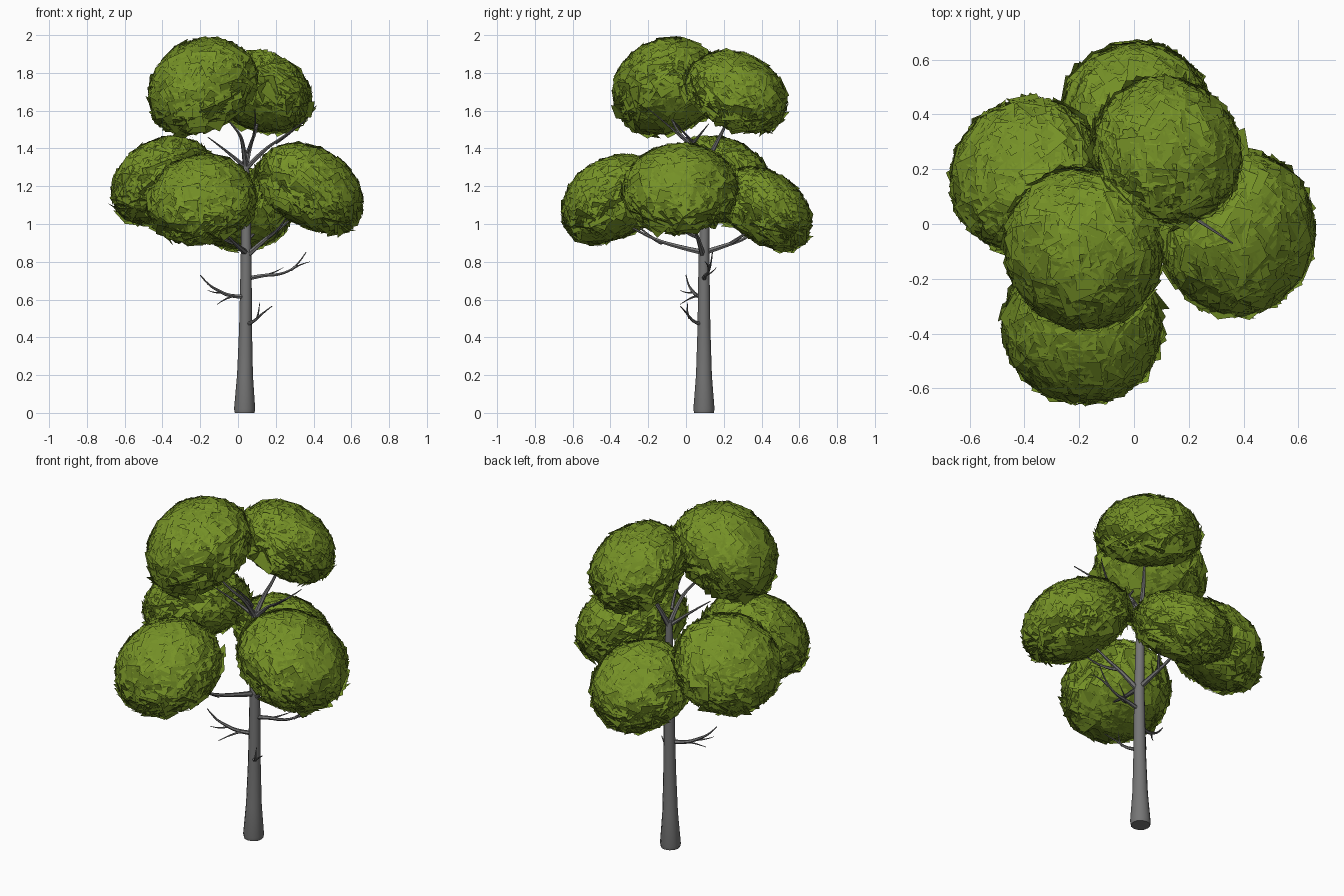
import bpy, bmesh, math, random
from mathutils import Vector, Matrix

random.seed(7)
cube = bpy.data.objects.get("Cube")
if cube:
    bpy.data.objects.remove(cube)


def material(name, color):
    m = bpy.data.materials.new(name)
    m.use_nodes = True
    m.diffuse_color = color
    bsdf = m.node_tree.nodes["Principled BSDF"]
    bsdf.inputs["Base Color"].default_value = color
    bsdf.inputs["Roughness"].default_value = 0.9
    return m


leaf = material("leaf green", (0.18, 0.285, 0.02, 1))
bark = material("bark grey", (0.18, 0.18, 0.18, 1))


def limb(name, points, radii, detail=1, kind='POLY'):
    """Tapered tube along a path, turned into a smooth mesh."""
    cu = bpy.data.curves.new(name, 'CURVE')
    cu.dimensions = '3D'
    cu.bevel_depth = 1.0
    cu.bevel_resolution = detail
    cu.use_fill_caps = True
    sp = cu.splines.new(kind)
    sp.points.add(len(points) - 1)
    for p, co, r in zip(sp.points, points, radii):
        p.co = (*co, 1)
        p.radius = r
    if kind == 'NURBS':
        sp.use_endpoint_u = True
        sp.order_u = 3
        sp.resolution_u = 4
    cu.materials.append(bark)
    ob = bpy.data.objects.new(name, cu)
    bpy.context.collection.objects.link(ob)
    bpy.ops.object.select_all(action='DESELECT')
    ob.select_set(True)
    bpy.context.view_layer.objects.active = ob
    bpy.ops.object.convert(target='MESH')
    bpy.ops.object.shade_smooth_by_angle(angle=math.radians(50))


def branch(name, start, points, thick):
    """Branch thinning towards its tip."""
    pts = [start] + points
    n = len(pts) - 1
    limb(name, pts, [thick * (1 - 0.8 * i / n) for i in range(n + 1)], 1, 'NURBS')


# Trunk
limb("trunk",
     [(.035, .095, 0), (.035, .095, .02), (.037, .095, .2), (.04, .095, .45),
      (.043, .095, .8), (.042, .1, 1.1), (.04, .1, 1.33)],
     [.052, .056, .042, .034, .029, .024, .018], 4)

# Bare lower branches and their twigs
branch("bare_branch_left", (.05, .095, .71),
       [(.13, .1, .73), (.22, .11, .73), (.31, .13, .77), (.36, .14, .85)], .013)
branch("bare_twig_left", (.28, .12, .755), [(.32, .12, .785), (.38, .1, .8)], .007)
branch("bare_twig_left_low", (.14, .1, .727), [(.19, .14, .74), (.24, .16, .77)], .006)
branch("bare_branch_right", (.04, .09, .615),
       [(-.04, .06, .615), (-.11, .03, .65), (-.16, .01, .68), (-.2, .0, .73)], .013)
branch("bare_twig_right", (-.02, .06, .62), [(-.06, .02, .61), (-.11, -.03, .575)], .007)
branch("bare_twig_right_up", (-.09, .04, .64), [(-.12, .0, .63), (-.16, -.03, .65)], .006)
branch("bare_branch_front", (.05, .08, .47),
       [(.08, .04, .48), (.12, .01, .52), (.18, -.03, .565)], .011)
branch("bare_twig_front", (.1, .02, .5), [(.11, .0, .53), (.115, .01, .585)], .007)

# Branches that carry the lower crowns
branch("front_branch", (.04, .09, .85),
       [(.0, -.05, .88), (-.05, -.2, .93), (-.14, -.36, 1.02)], .016)
branch("front_side_branch", (-.03, -.13, .9), [(-.12, -.2, .93), (-.2, -.28, 1.02)], .01)
branch("back_branch", (.04, .1, .85),
       [(.03, .22, .89), (.02, .34, .93), (.0, .42, 1.02)], .016)
branch("back_side_branch", (.03, .24, .9), [(.1, .32, .95), (.13, .4, 1.02)], .01)
branch("left_branch", (.045, .09, .83),
       [(.13, .07, .91), (.23, .04, .98), (.36, .0, 1.1)], .016)
branch("left_side_branch", (.16, .06, .93), [(.22, -.04, .96), (.28, -.12, 1.08)], .01)

# Forks at the top of the trunk
branch("top_fork_front", (.04, .1, 1.3),
       [(.03, .03, 1.42), (.0, -.06, 1.5), (-.12, -.1, 1.62)], .015)
branch("top_fork_right", (.04, .1, 1.3), [(-.05, .06, 1.38), (-.16, .0, 1.46)], .012)
branch("top_fork_back", (.04, .1, 1.3),
       [(.06, .15, 1.41), (.1, .2, 1.5), (.12, .25, 1.62)], .016)
branch("top_fork_left", (.04, .1, 1.29),
       [(.13, .08, 1.39), (.24, .01, 1.46), (.36, -.07, 1.55)], .014)
branch("top_twig_left", (.2, .04, 1.43), [(.28, .08, 1.48), (.33, .12, 1.53)], .009)
branch("top_twig_front", (.05, .06, 1.38), [(.1, -.04, 1.48), (.09, -.2, 1.61)], .01)


def crown(name, center, axis, wide, deep, count=560):
    """Tilted ellipsoid with a flatter underside, covered with leaf cards."""
    bm = bmesh.new()
    turn = Vector((0, 0, 1)).rotation_difference(Vector(axis).normalized()).to_matrix()
    for i in range(count):
        h = 1 - 2 * (i + .5) / count
        a = i * math.pi * (3 - math.sqrt(5))
        s = math.sqrt(1 - h * h)
        d = deep if h > 0 else deep * .78
        p = Vector((s * math.cos(a) * wide, s * math.sin(a) * wide, h * d))
        n = Vector((p.x / wide ** 2, p.y / wide ** 2, p.z / d ** 2)).normalized()
        # cards around the lower rim flare out
        spread = .16 if -.6 < h < -.1 else .06
        n = (n + Vector([random.gauss(0, spread) for _ in range(3)])).normalized()
        u = n.orthogonal().normalized()
        u = Matrix.Rotation(random.uniform(0, math.tau), 3, n) @ u
        v = n.cross(u)
        p = p * random.uniform(.97, 1.01)
        hu, hv = random.uniform(.055, .075), random.uniform(.045, .06)
        corners = [(-hu, -hv), (hu, -hv), (hu, hv), (-hu, hv)]
        bm.faces.new([bm.verts.new(Vector(center) + turn @ (p + u * x + v * y))
                      for x, y in corners])
    me = bpy.data.meshes.new(name)
    bm.to_mesh(me)
    bm.free()
    me.materials.append(leaf)
    bpy.context.collection.objects.link(bpy.data.objects.new(name, me))


# Leaf crowns
crown("top_front_crown", (-.183, -.09, 1.715), (-.45, -.3, .8), .288, .25)
crown("top_back_crown", (.12, .265, 1.685), (.3, .4, .85), .265, .205)
crown("front_crown", (-.19, -.375, 1.115), (-.15, -.45, .85), .28, .23)
crown("left_crown", (.375, -.03, 1.175), (.5, -.05, .85), .292, .225)
crown("right_crown", (-.395, .18, 1.22), (-.45, .35, .8), .275, .21)
crown("back_crown", (.01, .41, 1.07), (.05, .55, .8), .258, .2)
